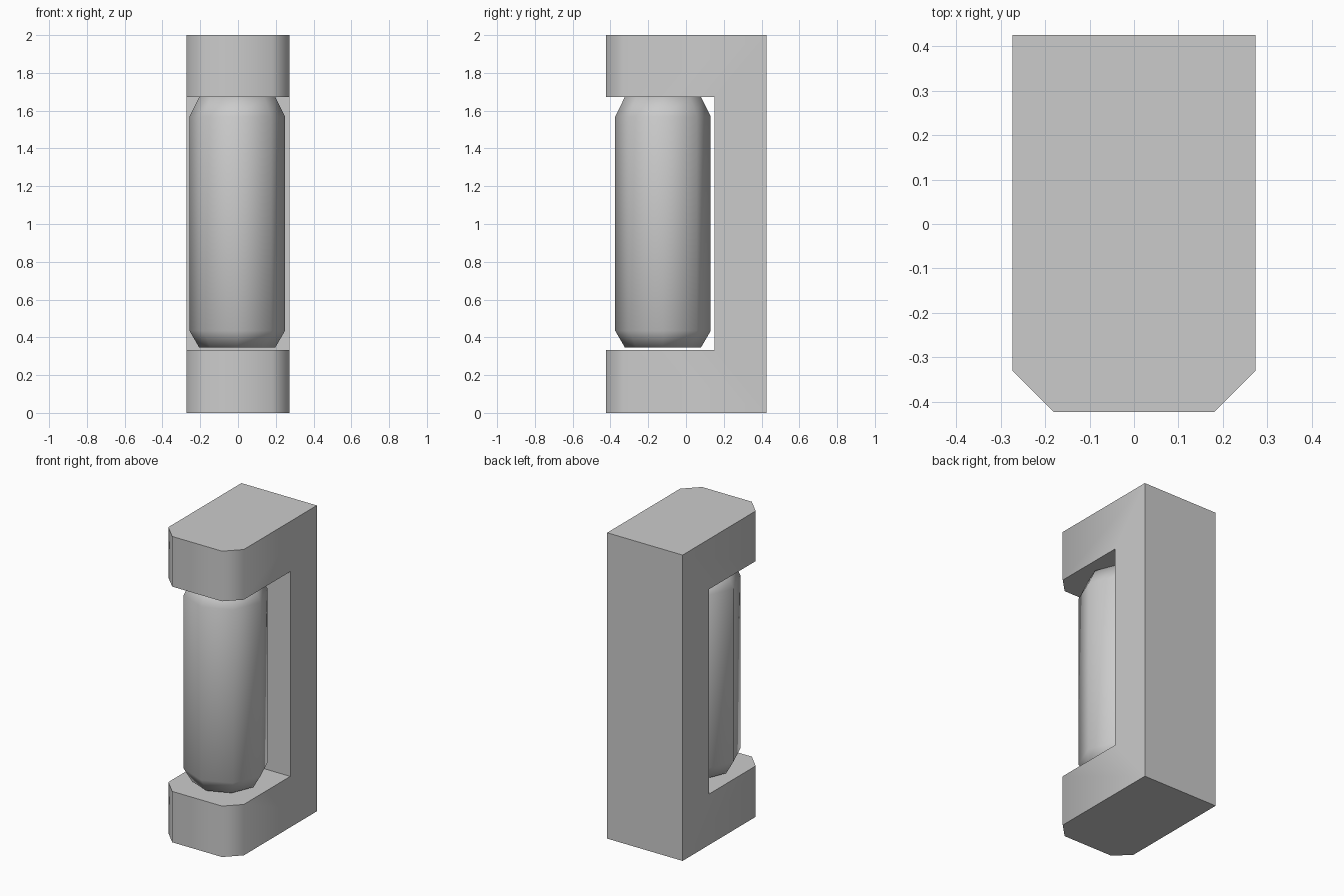
import bpy, bmesh
from math import radians, pi, cos, sin

cube = bpy.data.objects.get("Cube")
if cube:
    bpy.data.objects.remove(cube, do_unlink=True)

grey = bpy.data.materials.new("plain grey")
grey.use_nodes = True
colour = (0.6, 0.6, 0.6, 1)
grey.diffuse_color = colour
grey.node_tree.nodes["Principled BSDF"].inputs["Base Color"].default_value = colour


def finish(name, bm, angle):
    bmesh.ops.recalc_face_normals(bm, faces=bm.faces)
    mesh = bpy.data.meshes.new(name)
    bm.to_mesh(mesh)
    bm.free()
    mesh.materials.append(grey)
    obj = bpy.data.objects.new(name, mesh)
    bpy.context.collection.objects.link(obj)
    bpy.ops.object.select_all(action='DESELECT')
    obj.select_set(True)
    bpy.context.view_layer.objects.active = obj
    bpy.ops.object.shade_smooth_by_angle(angle=radians(angle))
    return obj


# Bracket: C-shaped side profile extruded across the width
half, front, back, inner = 0.273, -0.423, 0.425, 0.15
low, high, top = 0.333, 1.672, 2.0
profile = [(back, 0), (back, top), (front, top), (front, high),
           (inner, high), (inner, low), (front, low), (front, 0)]
bm = bmesh.new()
face = bm.faces.new([bm.verts.new((-half, y, z)) for y, z in profile])
new = bmesh.ops.extrude_face_region(bm, geom=[face])["geom"]
bmesh.ops.translate(bm, vec=(2 * half, 0, 0),
                    verts=[v for v in new if isinstance(v, bmesh.types.BMVert)])
# Chamfer the upright front corners of both arms
corners = [e for e in bm.edges
           if all(abs(v.co.y - front) < 0.001 for v in e.verts)
           and abs(e.verts[0].co.x - e.verts[1].co.x) < 0.001]
bmesh.ops.bevel(bm, geom=corners, offset=0.093, segments=1, affect='EDGES')
finish("bracket", bm, 50)

# Canister: eight-sided lathe with tapered ends
sides = 8
rings = [(0.202, 0.347), (0.253, 0.435), (0.253, 1.568), (0.202, 1.672)]
bm = bmesh.new()
loops = [[bm.verts.new((-0.004 + r * cos(2 * pi * i / sides),
                        -0.122 + r * sin(2 * pi * i / sides), z))
          for i in range(sides)] for r, z in rings]
for a, b in zip(loops, loops[1:]):
    for i in range(sides):
        j = (i + 1) % sides
        bm.faces.new((a[i], a[j], b[j], b[i]))
bm.faces.new(loops[0])
bm.faces.new(loops[-1])
finish("canister", bm, 180)
